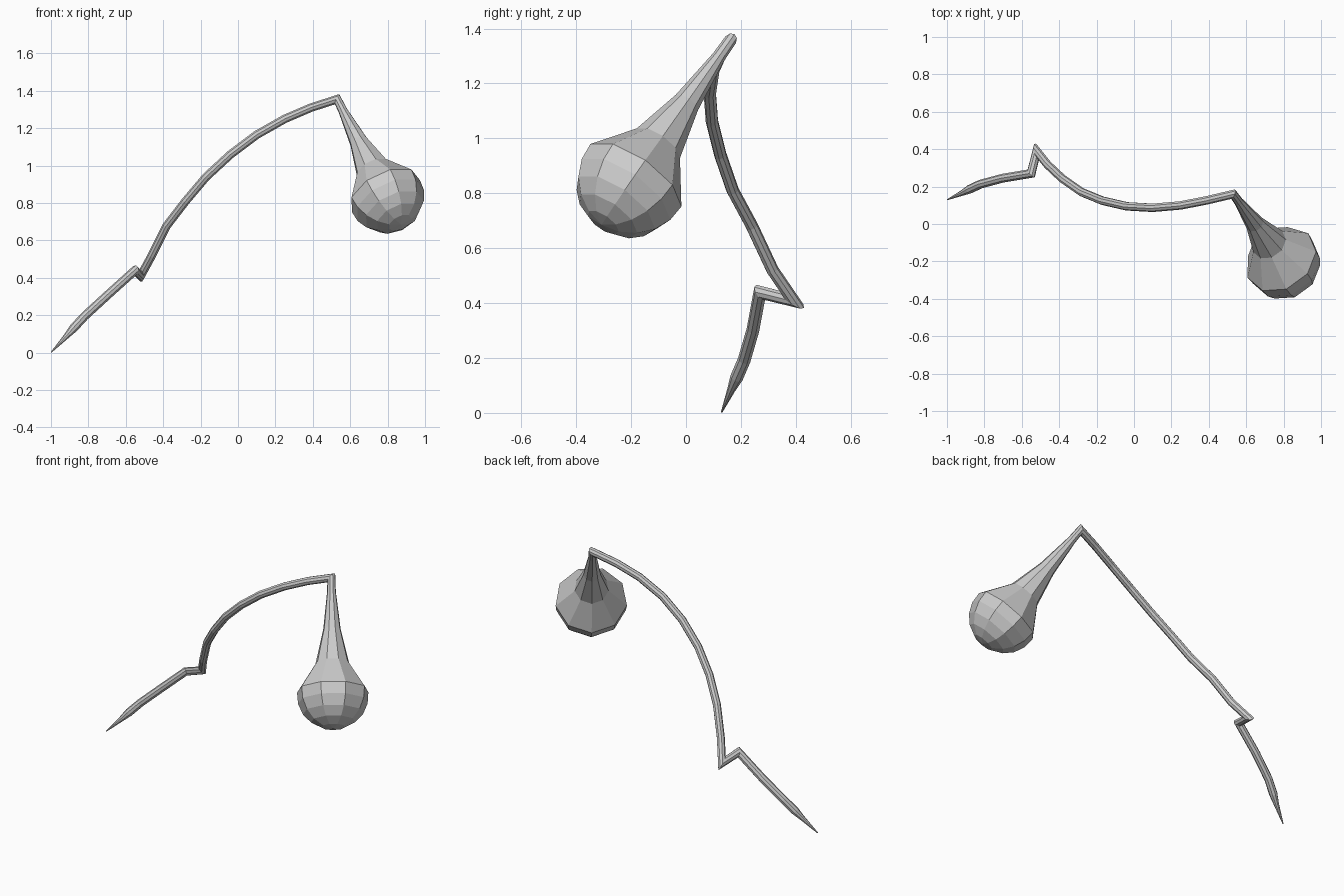
import bpy, bmesh, math
from mathutils import Vector

if "Cube" in bpy.data.objects:
    bpy.data.objects.remove(bpy.data.objects["Cube"], do_unlink=True)

SIDES = 9
grey = bpy.data.materials.new("plain_grey")
grey.use_nodes = True
color = (0.6, 0.6, 0.6, 1)
grey.diffuse_color = color
grey.node_tree.nodes["Principled BSDF"].inputs["Base Color"].default_value = color


def sweep_rings(path, first_offset):
    """Rings of a tube with mitred corners; path holds (centre, radius)."""
    pts = [p for p, r in path]
    dirs = [(b - a).normalized() for a, b in zip(pts, pts[1:])]
    side = first_offset.normalized()
    across = dirs[0].cross(side)
    offsets = []
    for i in range(SIDES):
        a = math.tau * (i + 0.5) / SIDES
        offsets.append(side * math.cos(a) + across * math.sin(a))
    rings = []
    for i, (p, r) in enumerate(path):
        before = dirs[max(i - 1, 0)]
        after = dirs[min(i, len(dirs) - 1)]
        normal = (before + after).normalized()
        ring = []
        for k, o in enumerate(offsets):
            o = (o - before * o.dot(before)).normalized()
            o = o - before * (o.dot(normal) / before.dot(normal))
            offsets[k] = o
            ring.append(p + o * r)
        rings.append(ring)
    return rings


def skin(name, rings):
    """Join neighbouring rings with flat quads."""
    bm = bmesh.new()
    rows = [[bm.verts.new(v) for v in ring] for ring in rings]
    for a, b in zip(rows, rows[1:]):
        for i in range(SIDES):
            j = (i + 1) % SIDES
            bm.faces.new((a[i], a[j], b[j], b[i]))
    bmesh.ops.remove_doubles(bm, verts=bm.verts, dist=0.0005)
    bmesh.ops.recalc_face_normals(bm, faces=bm.faces)
    mesh = bpy.data.meshes.new(name)
    bm.to_mesh(mesh)
    bm.free()
    mesh.materials.append(grey)
    bpy.context.collection.objects.link(bpy.data.objects.new(name, mesh))


# Bulb and neck: radii along the hanging axis, from the round end upward
top = Vector((0.53, 0.16, 1.355))
axis = Vector((0.27, -0.37, -0.53)).normalized()
CENTRE, R = 0.68, 0.205
profile = []
for step in range(6):
    a = math.radians(90 - 19 * step)
    profile.append((CENTRE + R * math.sin(a), R * math.cos(a)))
profile += [(0.5, 0.097), (0.3, 0.05), (0.08, 0.025)]
bulb_path = [(top + axis * t, max(r, 0.0001)) for t, r in profile]

# Arching stem down to the kink
stem = [(0.53, 0.16, 1.355), (0.39, 0.127, 1.31), (0.25, 0.10, 1.25),
        (0.10, 0.087, 1.165), (-0.04, 0.095, 1.06), (-0.17, 0.125, 0.94),
        (-0.28, 0.17, 0.81), (-0.38, 0.24, 0.68), (-0.46, 0.315, 0.52),
        (-0.52, 0.39, 0.41)]
# Kinked lower stalk ending in a point
stalk = [(-0.55, 0.27, 0.44), (-0.70, 0.245, 0.305), (-0.82, 0.213, 0.195),
         (-0.88, 0.185, 0.13)]
path = bulb_path + [(Vector(p), 0.023) for p in stem]
path += [(Vector(p), 0.024) for p in stalk]
path += [(Vector((-0.92, 0.165, 0.085)), 0.015), (Vector((-0.998, 0.13, 0.003)), 0.003)]

up = Vector((0, 0, 1))
rings = sweep_rings(path, up - axis * up.dot(axis))
n_bulb = len(bulb_path)
n_stem = n_bulb + len(stem)
skin("bulb", rings[:7])
skin("neck", rings[6:n_bulb + 1])
skin("stem", rings[n_bulb:n_stem])
skin("pointed_stalk", rings[n_stem - 1:])
